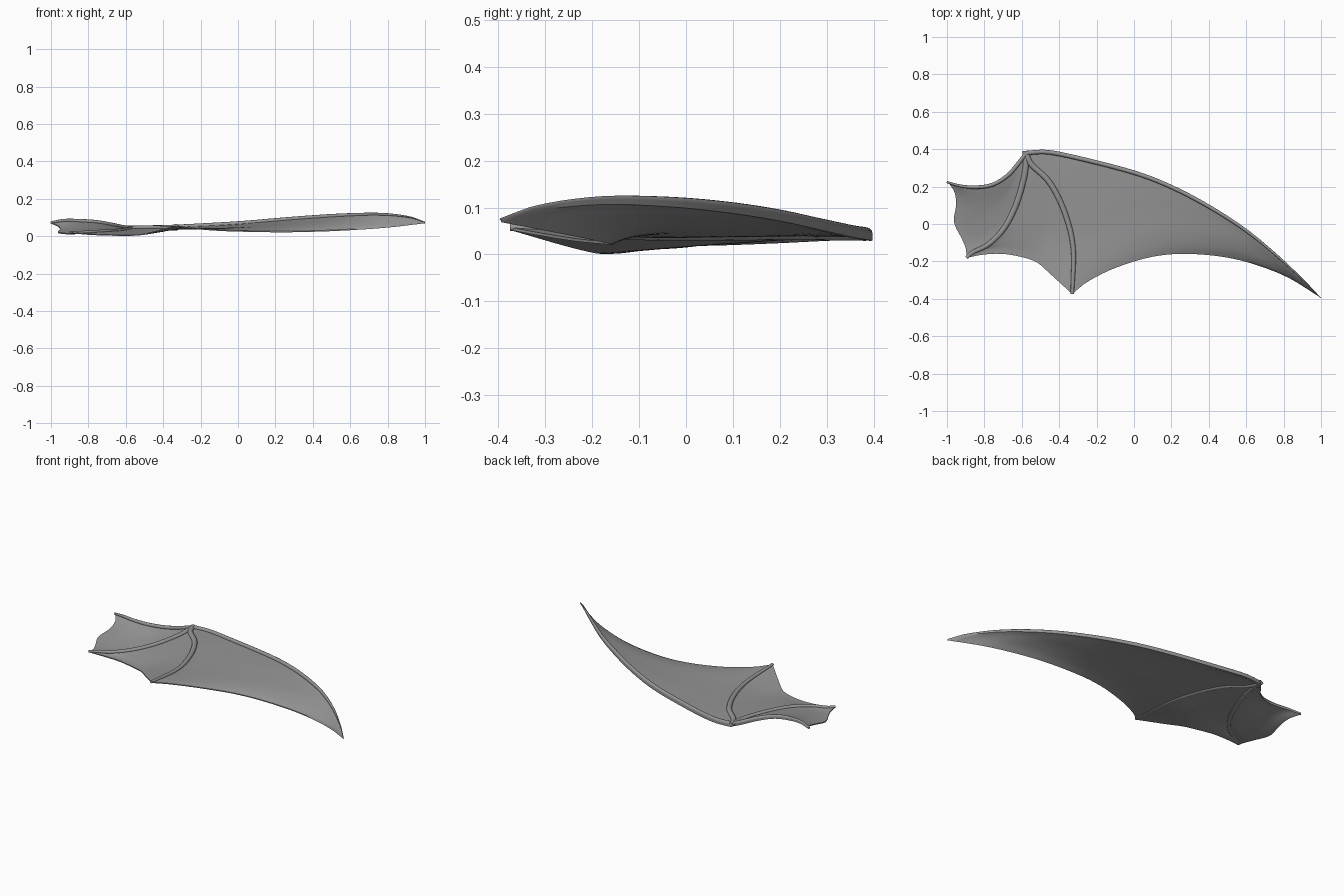
import bpy, bmesh, math
from mathutils import Vector

cube = bpy.data.objects.get("Cube")
if cube:
    bpy.data.objects.remove(cube, do_unlink=True)

grey = bpy.data.materials.new("wing grey")
grey.use_nodes = True
grey.diffuse_color = (0.3, 0.3, 0.3, 1)
bsdf = next(n for n in grey.node_tree.nodes if n.type == "BSDF_PRINCIPLED")
bsdf.inputs["Base Color"].default_value = grey.diffuse_color
bsdf.inputs["Roughness"].default_value = 0.6


def smooth_path(points, count):
    """Evenly spaced points on a smooth curve through the given points."""
    p = [Vector(q) for q in points]
    p = [2 * p[0] - p[1]] + p + [2 * p[-1] - p[-2]]
    dense = []
    for a, b, c, d in zip(p, p[1:], p[2:], p[3:]):
        for k in range(20):
            t = k / 20
            dense.append(0.5 * (2 * b + (c - a) * t + (2 * a - 5 * b + 4 * c - d) * t**2
                                + (3 * b - a - 3 * c + d) * t**3))
    dense.append(p[-2])
    dist = [0]
    for a, b in zip(dense, dense[1:]):
        dist.append(dist[-1] + (b - a).length)
    out, j = [], 0
    for i in range(count + 1):
        want = dist[-1] * i / count
        while j < len(dist) - 2 and dist[j + 1] < want:
            j += 1
        f = (want - dist[j]) / (dist[j + 1] - dist[j])
        out.append(dense[j].lerp(dense[j + 1], min(f, 1)))
    return out


def finish(name, bm, angle):
    bmesh.ops.remove_doubles(bm, verts=bm.verts, dist=0.0002)
    bmesh.ops.recalc_face_normals(bm, faces=bm.faces)
    mesh = bpy.data.meshes.new(name)
    bm.to_mesh(mesh)
    bm.free()
    mesh.materials.append(grey)
    obj = bpy.data.objects.new(name, mesh)
    bpy.context.collection.objects.link(obj)
    bpy.ops.object.select_all(action="DESELECT")
    obj.select_set(True)
    bpy.context.view_layer.objects.active = obj
    bpy.ops.object.shade_smooth_by_angle(angle=math.radians(angle))


def rib(name, path, width, height, taper, shift=0, sides=12):
    """Flattened tapering tube swept along a path, moved sideways by shift widths."""
    bm = bmesh.new()
    rings = []
    last = len(path) - 1
    for i, c in enumerate(path):
        tangent = path[min(i + 1, last)] - path[max(i - 1, 0)]
        side = tangent.cross(Vector((0, 0, 1))).normalized()
        size = 1 + (taper - 1) * (i / last) ** 3
        w, h = width * size, height * size
        ring = []
        for k in range(sides):
            a = math.tau * k / sides
            offset = side * w * (math.cos(a) + shift)
            ring.append(bm.verts.new(c + offset + Vector((0, 0, h * math.sin(a)))))
        rings.append(ring)
    for a, b in zip(rings, rings[1:]):
        for k in range(sides):
            m = (k + 1) % sides
            bm.faces.new((a[k], a[m], b[m], b[k]))
    bm.faces.new(rings[0])
    bm.faces.new(rings[-1])
    finish(name, bm, 60)


# Bones: all fan out from the wrist
S, U = 40, 36
wrist = (-0.58, 0.39, 0.043)
body_tip, thumb_tip = (-1, 0.23, 0.073), (-0.895, -0.18, 0.022)
finger_tip, wing_tip = (-0.33, -0.375, 0.058), (1, -0.395, 0.075)
arm = smooth_path([wrist, (-0.62, 0.34, 0.047), (-0.68, 0.27, 0.06), (-0.76, 0.22, 0.075),
                   (-0.85, 0.206, 0.082), (-0.93, 0.212, 0.084), body_tip], S)
inner_finger = smooth_path([wrist, (-0.58, 0.3, 0.04), (-0.6, 0.2, 0.035), (-0.64, 0.08, 0.03),
                            (-0.7, -0.03, 0.027), (-0.78, -0.11, 0.023),
                            (-0.86, -0.15, 0.02), thumb_tip], S)
outer_finger = smooth_path([wrist, (-0.55, 0.32, 0.043), (-0.45, 0.22, 0.044),
                            (-0.37, 0.06, 0.042), (-0.325, -0.13, 0.043), finger_tip], S)
lead = smooth_path([wrist, (-0.47, 0.397, 0.044), (-0.3, 0.365, 0.049), (0, 0.287, 0.066),
                    (0.2, 0.21, 0.083), (0.4, 0.105, 0.1), (0.6, -0.025, 0.113),
                    (0.78, -0.175, 0.117), (0.92, -0.31, 0.102), wing_tip], S)

# Free edges of the skin
body_edge = smooth_path([body_tip, (-0.96, 0.17, 0.055), (-0.952, 0.1, 0.037),
                         (-0.962, 0.01, 0.022), (-0.92, -0.08, 0.016),
                         (-0.9, -0.13, 0.016), thumb_tip], U)
middle_edge = smooth_path([thumb_tip, (-0.8, -0.163, 0.013), (-0.7, -0.16, 0.009),
                           (-0.6, -0.177, 0.007), (-0.52, -0.205, 0.011),
                           (-0.45, -0.265, 0.026), finger_tip], U)
outer_edge = smooth_path([finger_tip, (-0.25, -0.31, 0.046), (-0.1, -0.235, 0.034),
                          (0.1, -0.175, 0.028), (0.3, -0.16, 0.027), (0.55, -0.19, 0.035),
                          (0.8, -0.275, 0.052), wing_tip], U)

# Skin: three fan panels with a top, an underside and closed rims
bm = bmesh.new()
THIN, THICK = 0.006, 0.014


def panel(first, second, edge, thick_first=THIN, thick_second=THIN):
    top, low = [], []
    for i in range(S + 1):
        s = i / S
        row, under = [], []
        for j in range(U + 1):
            u = j / U
            chord = first[-1].lerp(second[-1], u)
            p = first[i].lerp(second[i], u) + (edge[j] - chord) * s**2
            t = THIN + (thick_first - THIN) * (1 - u)**3 + (thick_second - THIN) * u**3
            t = t + (THIN - t) * s**4
            row.append(bm.verts.new(p))
            under.append(bm.verts.new(p - Vector((0, 0, t))))
        top.append(row)
        low.append(under)
    for grid in (top, low):
        for a, b in zip(grid, grid[1:]):
            for j in range(U):
                bm.faces.new((a[j], a[j + 1], b[j + 1], b[j]))
    rims = [(top[-1], low[-1])]
    for thick, j in ((thick_first, 0), (thick_second, U)):
        if thick > THIN:
            rims.append(([r[j] for r in top], [r[j] for r in low]))
    for a, b in rims:
        for k in range(len(a) - 1):
            bm.faces.new((a[k], a[k + 1], b[k + 1], b[k]))


panel(arm, inner_finger, body_edge, thick_first=0.012)
panel(inner_finger, outer_finger, middle_edge)
panel(outer_finger, lead, outer_edge, thick_second=THICK)
finish("wing_membrane", bm, 50)

# Raised bones
rib("leading_edge_bone", lead, 0.012, 0.014, 0.15, shift=1)
rib("arm_bone", arm, 0.011, 0.012, 0.5, shift=-1)
rib("inner_finger_bone", inner_finger, 0.016, 0.011, 0.6)
rib("outer_finger_bone", outer_finger, 0.015, 0.013, 0.6)
